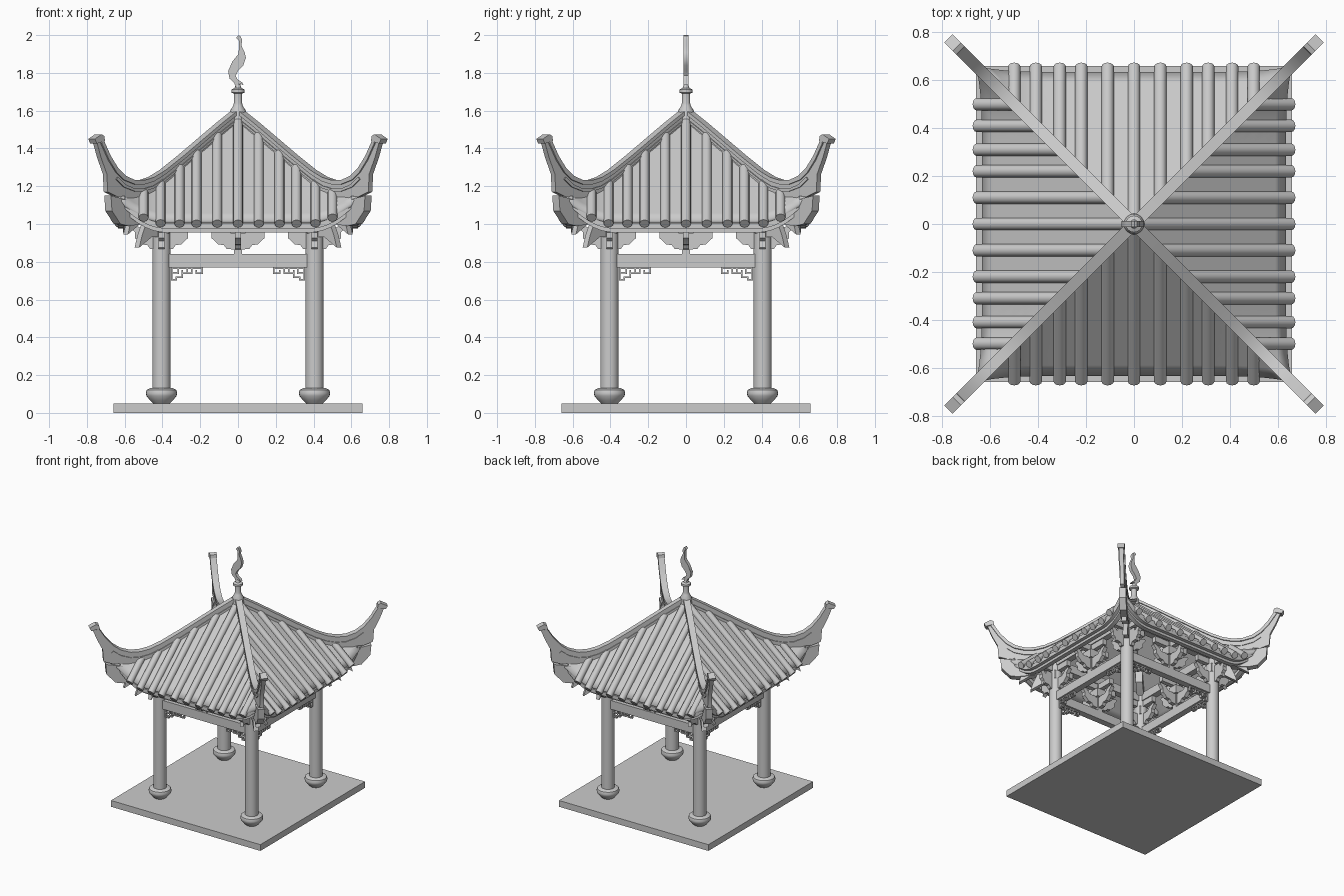
import bpy, bmesh, math
from mathutils import Matrix

cube = bpy.data.objects.get("Cube")
if cube:
    bpy.data.objects.remove(cube)

stone = bpy.data.materials.new("pale_grey")
stone.use_nodes = True
stone.diffuse_color = (0.6, 0.6, 0.6, 1)
stone.node_tree.nodes["Principled BSDF"].inputs["Base Color"].default_value = (0.6, 0.6, 0.6, 1)

POST = 0.405     # column offset from the centre
EAVE = 0.635     # distance of the eave from the centre
ROOT2 = math.sqrt(2)


def finish(name, bm, turns=1, start=0.0):
    """Turn a bmesh into an object, repeated around the z axis."""
    bmesh.ops.recalc_face_normals(bm, faces=bm.faces[:])
    mesh = bpy.data.meshes.new(name)
    bm.to_mesh(mesh)
    bm.free()
    mesh.materials.append(stone)
    first = None
    for k in range(turns):
        obj = bpy.data.objects.new(name, mesh)
        obj.rotation_euler.z = start + k * math.pi / 2
        bpy.context.collection.objects.link(obj)
        first = first or obj
    bpy.ops.object.select_all(action="DESELECT")
    first.select_set(True)
    bpy.context.view_layer.objects.active = first
    if turns == 1:
        bpy.ops.object.shade_smooth_by_angle(angle=math.radians(35))
    else:
        mesh.shade_smooth()
        mesh.set_sharp_from_angle(angle=math.radians(35))
    return first


def add_plate(bm, outline, thick, y=0.0):
    """Extrude an x-z outline symmetrically along y."""
    rings = [[bm.verts.new((x, y + s * thick / 2, z)) for x, z in outline] for s in (-1, 1)]
    for ring in rings:
        bm.faces.new(ring)
    for i in range(len(outline)):
        j = (i + 1) % len(outline)
        bm.faces.new((rings[0][i], rings[0][j], rings[1][j], rings[1][i]))


def add_box(bm, x0, x1, z0, z1, thick, y=0.0):
    add_plate(bm, [(x0, z0), (x1, z0), (x1, z1), (x0, z1)], thick, y)


def add_lathe(bm, profile, x=0.0, y=0.0, sides=24):
    """Spin a closed r-z profile around a vertical axis."""
    rings = [[bm.verts.new((x + r * math.cos(math.tau * i / sides),
                            y + r * math.sin(math.tau * i / sides), z))
              for i in range(sides)] for r, z in profile]
    for a, b in zip(rings, rings[1:]):
        for i in range(sides):
            j = (i + 1) % sides
            bm.faces.new((a[i], a[j], b[j], b[i]))
    bm.faces.new(rings[0])
    bm.faces.new(rings[-1])


def mirror(points):
    return points + [(-x, z) for x, z in reversed(points)]


def lift(u):
    return 0.16 * (max(0.0, abs(u) - 0.38) / 0.27) ** 2


def roof_z(u, d):
    return 1.56 - 0.85 * d + lift(u)


# Ground slab
bm = bmesh.new()
add_box(bm, -0.66, 0.66, 0, 0.05, 1.32)
finish("base_slab", bm)

# Columns with rounded drum feet
bm = bmesh.new()
add_lathe(bm, [(0.048, 0.1), (0.048, 1.13)], -POST, -POST)
finish("column", bm, 4)
bm = bmesh.new()
add_lathe(bm, [(0.045, 0.05), (0.06, 0.065), (0.08, 0.09), (0.083, 0.105),
               (0.078, 0.122), (0.06, 0.131)], -POST, -POST)
finish("column_foot", bm, 4)

# Tie beams and the purlins above them
bm = bmesh.new()
add_box(bm, -POST, POST, 0.77, 0.84, 0.05, -POST)
finish("tie_beam", bm, 4)
bm = bmesh.new()
add_box(bm, -0.45, 0.45, 1.06, 1.125, 0.05, -POST)
finish("purlin", bm, 4)

# Fretwork below each beam end
bm = bmesh.new()
bars = [(0.185, 0.355, 0.762, 0.77), (0.185, 0.193, 0.735, 0.77), (0.185, 0.225, 0.735, 0.743),
        (0.217, 0.225, 0.735, 0.757), (0.24, 0.248, 0.735, 0.77), (0.24, 0.3, 0.735, 0.743),
        (0.265, 0.273, 0.743, 0.762), (0.292, 0.3, 0.715, 0.757), (0.292, 0.33, 0.715, 0.723),
        (0.312, 0.32, 0.735, 0.77), (0.312, 0.355, 0.738, 0.746), (0.322, 0.33, 0.7, 0.723),
        (0.322, 0.355, 0.7, 0.708), (0.347, 0.355, 0.7, 0.77)]
for x0, x1, z0, z1 in bars:
    add_box(bm, x0, x1, z0, z1, 0.02, -POST)
    add_box(bm, -x1, -x0, z0, z1, 0.02, -POST)
finish("fretwork", bm, 4)

# Crossed cloud brackets at the middle of each side and over each column
cloud = mirror([(0.02, 0.865), (0.06, 0.868), (0.075, 0.888), (0.105, 0.892), (0.12, 0.908),
                (0.14, 0.925), (0.14, 0.955), (0.165, 0.985), (0.155, 1.0), (0.12, 0.985),
                (0.09, 0.955), (0.05, 0.955)])
for name, cx in (("middle_bracket", 0.0), ("column_bracket", -POST)):
    bm = bmesh.new()
    for quarter in (0, 1):
        part = bmesh.new()
        add_plate(part, cloud, 0.03)
        add_box(part, -0.15, 0.15, 1.015, 1.06, 0.035)
        part.transform(Matrix.Translation((cx, -POST, 0)) @ Matrix.Rotation(quarter * math.pi / 2, 4, "Z"))
        temp = bpy.data.meshes.new("temp")
        part.to_mesh(temp)
        part.free()
        bm.from_mesh(temp)
        bpy.data.meshes.remove(temp)
    add_box(bm, cx - 0.022, cx + 0.022, 0.84, 1.08, 0.044, -POST)
    add_box(bm, cx - 0.04, cx + 0.04, 0.95, 1.015, 0.08, -POST)
    finish(name, bm, 4)

# Pointed bracket beaks, straight and diagonal
beak = [(0.42, 0.93), (0.47, 0.93), (0.535, 0.875), (0.52, 0.94), (0.5, 1.0), (0.42, 1.0)]
bm = bmesh.new()
for s in (-1, 1):
    add_plate(bm, [(s * x, z) for x, z in beak], 0.03, -POST)
finish("bracket_beak", bm, 4)
bm = bmesh.new()
add_plate(bm, [(x * ROOT2, z) for x, z in beak], 0.035)
add_plate(bm, [((x + 0.06) * ROOT2, z + 0.07) for x, z in beak], 0.035)
finish("corner_beak", bm, 4, math.pi / 4)

# Roof shell: four slopes with lifted corners
bm = bmesh.new()
rows, cols = 14, 24
for k in range(4):
    turn = Matrix.Rotation(k * math.pi / 2, 4, "Z")
    grid = []
    for i in range(1, rows + 1):
        row = []
        for j in range(cols + 1):
            s = 2 * j / cols - 1
            d = EAVE * i / rows
            d += 0.025 * (i / rows) ** 4 * s ** 8
            row.append(bm.verts.new(turn @ Matrix.Translation((s * d, -d, roof_z(s * d, d))).translation))
        grid.append(row)
    apex = bm.verts.new((0, 0, roof_z(0, 0)))
    for j in range(cols):
        bm.faces.new((apex, grid[0][j], grid[0][j + 1]))
        for a, b in zip(grid, grid[1:]):
            bm.faces.new((a[j], b[j], b[j + 1], a[j + 1]))
bmesh.ops.remove_doubles(bm, verts=bm.verts[:], dist=0.0005)
shell = finish("roof_shell", bm)
solid = shell.modifiers.new("thickness", "SOLIDIFY")
solid.thickness = 0.035
solid.offset = -1

# Curved eave boards, two stepped layers
for name, reach, low, high, depth in (("eave_board", 0.635, 0.975, 1.005, 0.617),
                                      ("lower_eave_board", 0.61, 0.955, 0.985, 0.59)):
    bm = bmesh.new()
    xs = [reach * (2 * i / 30 - 1) for i in range(31)]
    add_plate(bm, [(x, low + lift(x)) for x in xs] + [(x, high + lift(x)) for x in reversed(xs)],
              0.035, -depth)
    finish(name, bm, 4)

# Round tile ribs running from the hip to the eave
bm = bmesh.new()
for u in (0, 0.11, 0.22, 0.31, 0.41, 0.5):
    for x in {u, -u}:
        rings = []
        for i in range(9):
            d = max(u, 0.02) + (0.657 - max(u, 0.02)) * i / 8
            rings.append([bm.verts.new((x + 0.026 * math.cos(a), -d - 0.017 * math.sin(a),
                                        roof_z(u, d) + 0.02 * math.sin(a)))
                          for a in (math.tau * n / 12 for n in range(12))])
        for a, b in zip(rings, rings[1:]):
            for n in range(12):
                m = (n + 1) % 12
                bm.faces.new((a[n], a[m], b[m], b[n]))
        bm.faces.new(rings[0])
        bm.faces.new(rings[-1])
finish("tile_ribs", bm, 4)

# Hip ridges sweeping up into horns
crest = [(0, 1.615), (0.1, 1.535), (0.2, 1.45), (0.3, 1.365), (0.4, 1.285), (0.46, 1.248),
         (0.51, 1.232), (0.56, 1.232), (0.61, 1.255), (0.65, 1.295), (0.69, 1.36), (0.73, 1.45)]
keel = [(0.76, 1.44), (0.735, 1.35), (0.705, 1.265), (0.7, 1.17), (0.62, 1.13), (0.5, 1.11), (0, 1.52)]
bm = bmesh.new()
add_plate(bm, [(x * ROOT2, z) for x, z in crest + keel], 0.03)
finish("hip_ridge", bm, 4, math.pi / 4)
for name, drop, height, width in (("ridge_cap", 0, 0.022, 0.048), ("ridge_moulding", 0.045, 0.014, 0.042)):
    bm = bmesh.new()
    line = [(x * ROOT2, z - drop) for x, z in (crest if drop == 0 else crest[:10])]
    add_plate(bm, line + [(x + (0.012 if x > 0.85 else 0), z - height) for x, z in reversed(line)], width)
    finish(name, bm, 4, math.pi / 4)
bm = bmesh.new()
add_plate(bm, [(x * ROOT2, z) for x, z in
               [(0.722, 1.44), (0.765, 1.425), (0.775, 1.45), (0.74, 1.475), (0.725, 1.465)]], 0.05)
finish("horn_tip", bm, 4, math.pi / 4)

# Hip rafters under the corners
bm = bmesh.new()
add_plate(bm, [(x * ROOT2, z) for x, z in
               [(0.3, 1.25), (0.5, 1.1), (0.69, 1.15), (0.685, 1.07), (0.64, 1.0), (0.6, 0.99),
                (0.5, 1.0), (0.3, 1.16)]], 0.05)
finish("hip_rafter", bm, 4, math.pi / 4)

# Finial post and flame
bm = bmesh.new()
add_lathe(bm, [(0.045, 1.54), (0.042, 1.6), (0.026, 1.625), (0.022, 1.64), (0.022, 1.69),
               (0.035, 1.695), (0.035, 1.712), (0.018, 1.72), (0.012, 1.74)], sides=16)
finish("finial_post", bm)
flame = [(-0.008, 1.72), (0.006, 1.72), (0.004, 1.745), (0.03, 1.735), (0.022, 1.75), (-0.002, 1.765),
         (-0.012, 1.785), (0.0, 1.81), (0.028, 1.84), (0.042, 1.88), (0.035, 1.91), (0.018, 1.945),
         (0.022, 1.975), (0.012, 1.995), (0.002, 2.0), (-0.01, 1.985), (0.006, 1.97), (0.006, 1.935),
         (0.002, 1.9), (-0.03, 1.86), (-0.052, 1.81), (-0.045, 1.77), (-0.022, 1.75)]
bm = bmesh.new()
add_plate(bm, flame, 0.026)
finish("finial_flame", bm)
